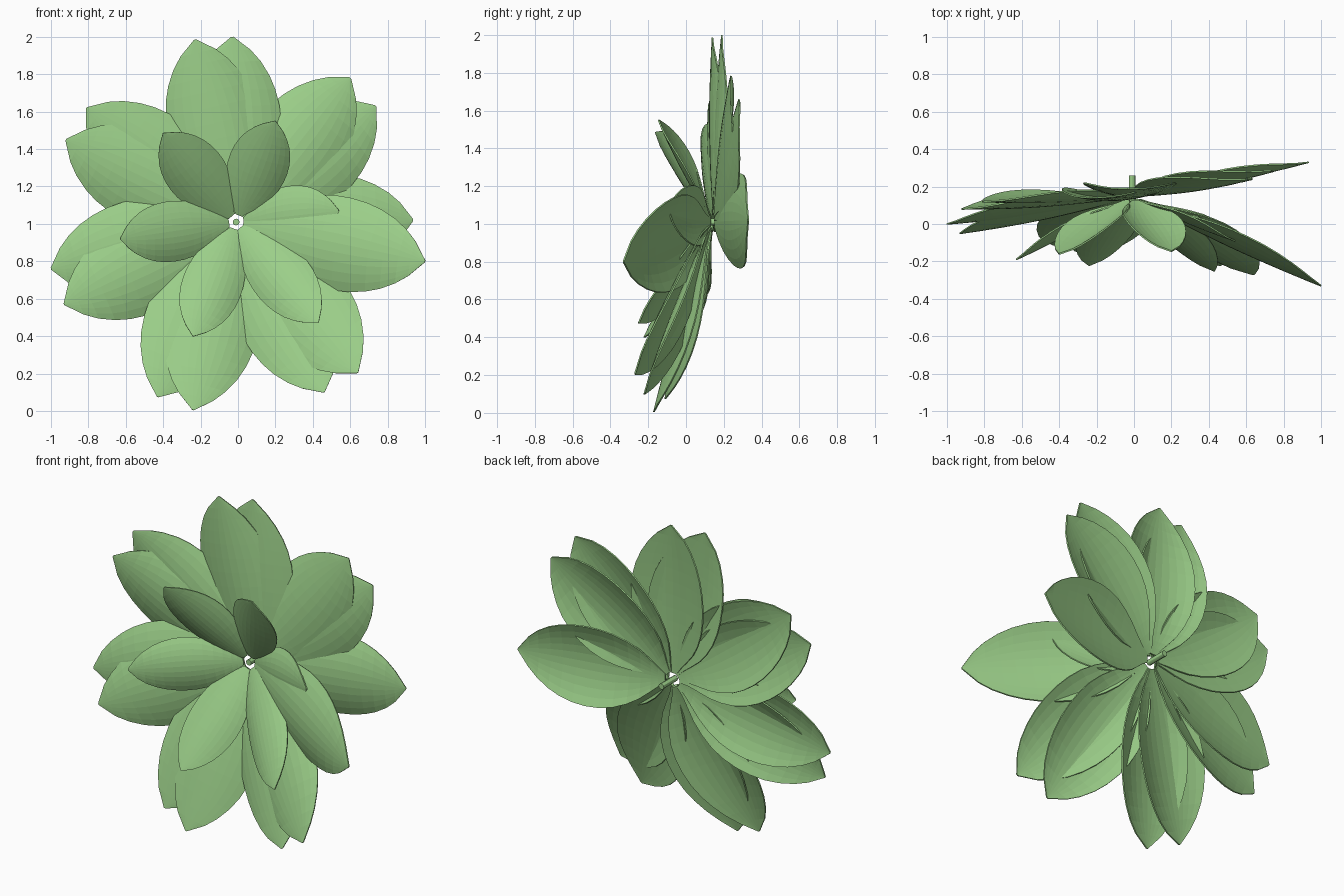
import bpy, bmesh, math
from mathutils import Vector

if "Cube" in bpy.data.objects:
    bpy.data.objects.remove(bpy.data.objects["Cube"])

mat = bpy.data.materials.new("leaf_green")
mat.diffuse_color = (0.33, 0.62, 0.25, 1)
mat.use_nodes = True
mat.node_tree.nodes["Principled BSDF"].inputs["Base Color"].default_value = mat.diffuse_color

CENTRE = Vector((-0.01, 0.145, 1.01))
# half-width along the leaf: (position, fraction of widest)
PROFILE = [(0, .12), (.05, .25), (.1, .41), (.17, .62), (.25, .79), (.34, .92), (.43, .985),
           (.52, 1), (.61, .97), (.7, .89), (.78, .77), (.86, .59), (.925, .38), (1, .02)]
ACROSS = 10


def leaf(name, tip, half_width, cup):
    """Thin leaf from the centre to tip, its edges curling to the back."""
    tip = Vector(tip)
    axis = (tip - CENTRE).normalized()
    base = CENTRE + axis * 0.045
    span = tip - base
    side = axis.cross(Vector((0, 1, 0))).normalized()
    back = side.cross(axis).normalized()
    if back.y < 0:
        back = -back
    bm = bmesh.new()
    rows = []
    for t, w in PROFILE:
        row = []
        for i in range(ACROSS + 1):
            u = 2 * i / ACROSS - 1
            lift = cup * (w * w * u * u - 0.25 * math.sin(math.pi * t))
            row.append(bm.verts.new(base + span * t + side * (u * w * half_width) + back * lift))
        rows.append(row)
    for a, b in zip(rows, rows[1:]):
        for i in range(ACROSS):
            bm.faces.new((a[i], a[i + 1], b[i + 1], b[i]))
    bmesh.ops.recalc_face_normals(bm, faces=bm.faces)
    me = bpy.data.meshes.new(name)
    bm.to_mesh(me)
    bm.free()
    me.materials.append(mat)
    ob = bpy.data.objects.new(name, me)
    bpy.context.collection.objects.link(ob)
    sol = ob.modifiers.new("thickness", "SOLIDIFY")
    sol.thickness = 0.008
    sol.offset = 0


# big outer leaves, clockwise from the top
OUTER = [(-.23, .14, 1.985), (-.03, .19, 2.0), (.60, .24, 1.78), (.735, .285, 1.63),
         (.935, .33, 1.02), (1.0, -.33, .80), (.64, -.27, .205), (.46, -.22, .10),
         (-.24, -.17, .005), (-.43, -.11, .075), (-.93, -.05, .57), (-1.0, 0, .76),
         (-.92, .08, 1.45), (-.81, .12, 1.62)]
for n, tip in enumerate(OUTER):
    leaf(f"outer_leaf_{n + 1}", tip, 0.25, 0.065)

# small inner leaves leaning forward
INNER = [(-.40, -.16, 1.485), (.20, -.145, 1.55), (.54, -.09, 1.07),
         (.43, -.25, .475), (-.24, -.22, .40), (-.63, -.19, .92)]
for n, tip in enumerate(INNER):
    leaf(f"inner_leaf_{n + 1}", tip, 0.16, 0.045)

# short stem at the back
bpy.ops.mesh.primitive_cylinder_add(vertices=12, radius=0.018, depth=0.14,
                                    location=(-0.01, 0.19, 1.01), rotation=(math.pi / 2, 0, 0))
stem = bpy.context.object
stem.name = "stem"
stem.data.materials.append(mat)
bpy.ops.object.shade_smooth_by_angle()
